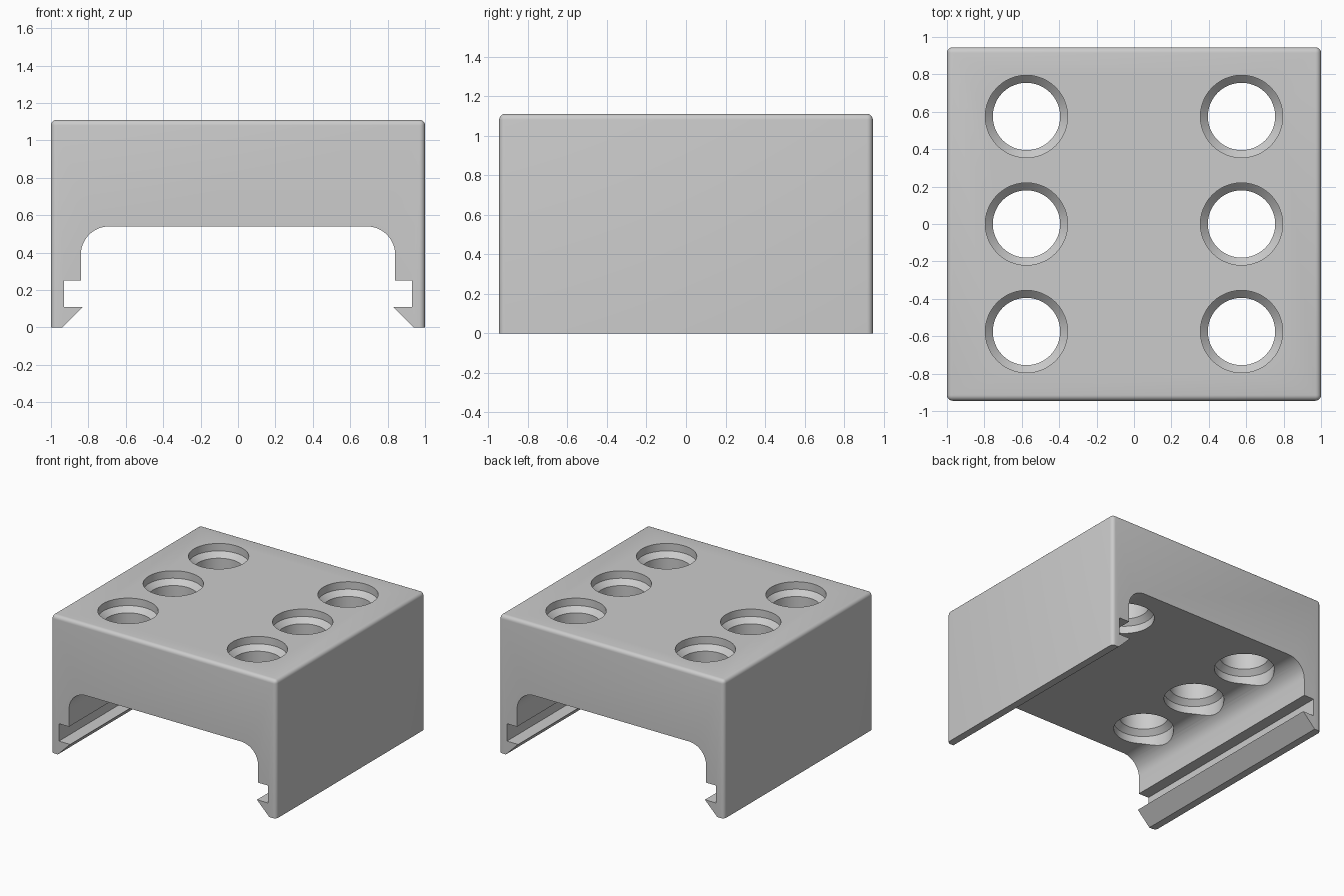
import bpy, bmesh, math

if "Cube" in bpy.data.objects:
    bpy.data.objects.remove(bpy.data.objects["Cube"])

GREY = bpy.data.materials.new("light grey")
GREY.diffuse_color = (0.6, 0.6, 0.6, 1)
GREY.use_nodes = True
GREY.node_tree.nodes["Principled BSDF"].inputs["Base Color"].default_value = GREY.diffuse_color
HALF_Y, TOP = 0.945, 1.11


def finish(bm, name):
    bmesh.ops.recalc_face_normals(bm, faces=bm.faces)
    me = bpy.data.meshes.new(name)
    bm.to_mesh(me)
    bm.free()
    me.materials.append(GREY)
    ob = bpy.data.objects.new(name, me)
    bpy.context.collection.objects.link(ob)
    return ob


def cut(target, cutter):
    cutter.hide_render = True
    cutter.hide_set(True)
    mod = target.modifiers.new(cutter.name, 'BOOLEAN')
    mod.object, mod.operation, mod.solver = cutter, 'DIFFERENCE', 'EXACT'
    bpy.context.view_layer.objects.active = target
    bpy.ops.object.modifier_apply(modifier=mod.name)
    bpy.data.objects.remove(cutter)


# Block with rounded top and upright edges
bm = bmesh.new()
bmesh.ops.create_cube(bm, size=1)
for v in bm.verts:
    v.co = (v.co.x * 2, v.co.y * 2 * HALF_Y, (v.co.z + 0.5) * TOP)
edges = [e for e in bm.edges if max(v.co.z for v in e.verts) > 0.1]
bmesh.ops.bevel(bm, geom=edges, offset=0.03, segments=5, profile=0.5, affect='EDGES')
body = finish(bm, "clip_block")

# Channel with rounded ceiling corners and barbed clip feet
R = 0.15
side = [(0.92, -0.02), (0.94, 0), (0.83, 0.11), (0.93, 0.11), (0.93, 0.25), (0.84, 0.25)]
side[0] = (0.94, -0.1)
for i in range(13):
    a = math.radians(90 * i / 12)
    side.append((0.84 - R + R * math.cos(a), 0.54 - R + R * math.sin(a)))
outline = side + [(-x, z) for x, z in reversed(side)]
bm = bmesh.new()
face = bm.faces.new([bm.verts.new((x, -1.2, z)) for x, z in outline])
ext = bmesh.ops.extrude_face_region(bm, geom=[face])
bmesh.ops.translate(bm, vec=(0, 2.4, 0),
                    verts=[g for g in ext["geom"] if isinstance(g, bmesh.types.BMVert)])
cut(body, finish(bm, "channel_cutter"))


# Stepped round holes, narrowed by a ridge
def hole(x, y, n=48):
    prof = [(0.22, 1.3), (0.22, 1.05), (0.18, 1.01), (0.18, 0.64), (0.22, 0.60), (0.22, 0.3)]
    bm = bmesh.new()
    rings = [[bm.verts.new((x + r * math.cos(2 * math.pi * i / n),
                            y + r * math.sin(2 * math.pi * i / n), z)) for i in range(n)]
             for r, z in prof]
    for a, b in zip(rings, rings[1:]):
        for i in range(n):
            bm.faces.new((a[i], a[(i + 1) % n], b[(i + 1) % n], b[i]))
    bm.faces.new(rings[0])
    bm.faces.new(rings[-1])
    cut(body, finish(bm, "hole_cutter"))


for x in (-0.575, 0.575):
    for y in (-0.575, 0, 0.575):
        hole(x, y)

bpy.context.view_layer.objects.active = body
body.select_set(True)
bpy.ops.object.shade_smooth_by_angle(angle=math.radians(30))
